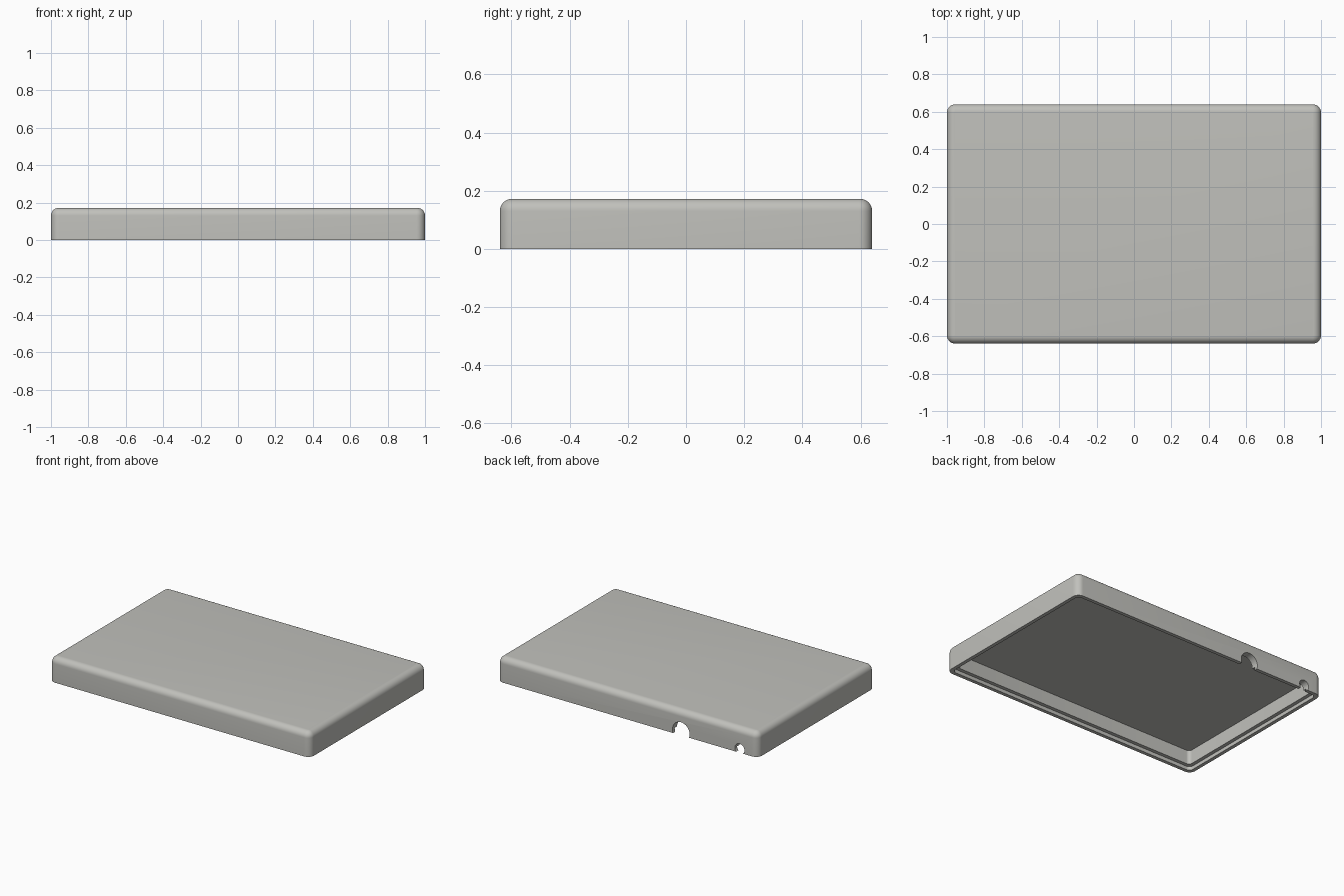
import bpy, bmesh, math

if "Cube" in bpy.data.objects:
    bpy.data.objects.remove(bpy.data.objects["Cube"])

HX, HY, H = 1.0, 0.64, 0.172     # half length, half width, height
R = 0.042                        # outer edge rounding
WALL, LIP, STEP = 0.05, 0.025, 0.025
CORNER_SEG, EDGE_SEG = 8, 8

mat = bpy.data.materials.new("light grey plastic")
mat.diffuse_color = (0.53, 0.53, 0.50, 1)
mat.use_nodes = True
mat.node_tree.nodes["Principled BSDF"].inputs["Base Color"].default_value = mat.diffuse_color


def rounded_rect(bm, inset, z, r):
    """Ring of vertices around a rounded rectangle."""
    ring = []
    for k, (sx, sy) in enumerate([(1, 1), (-1, 1), (-1, -1), (1, -1)]):
        cx, cy = sx * (HX - inset - r), sy * (HY - inset - r)
        for i in range(CORNER_SEG + 1):
            a = math.pi / 2 * (k + i / CORNER_SEG)
            ring.append(bm.verts.new((cx + r * math.cos(a), cy + r * math.sin(a), z)))
    return ring


# Wall section: ceiling edge, inner wall, rabbet, rim, outer wall, rounded top
profile = [
    (WALL, H - WALL, 0.025), (WALL, STEP, 0.025),
    (LIP, STEP, 0.03), (LIP, 0, 0.03),
    (0, 0, R + 0.003),
]
for i in range(EDGE_SEG + 1):
    a = math.pi / 2 * i / EDGE_SEG
    inset = R * (1 - math.cos(a))
    profile.append((inset, H - R + R * math.sin(a), R + 0.003 - inset))

bm = bmesh.new()
rings = [rounded_rect(bm, *p) for p in profile]
n = len(rings[0])
for lo, hi in zip(rings, rings[1:]):
    for i in range(n):
        j = (i + 1) % n
        bm.faces.new((lo[i], lo[j], hi[j], hi[i]))
bm.faces.new(rings[0])           # ceiling of the cavity
bm.faces.new(rings[-1])          # top surface
bmesh.ops.recalc_face_normals(bm, faces=bm.faces)
mesh = bpy.data.meshes.new("case_lid")
bm.to_mesh(mesh)
bm.free()
mesh.materials.append(mat)
lid = bpy.data.objects.new("case_lid", mesh)
bpy.context.collection.objects.link(lid)

# Round cable openings through the back wall
for name, x, r in [("large_port_cutter", -0.41, 0.066), ("small_port_cutter", -0.86, 0.037)]:
    bpy.ops.mesh.primitive_cylinder_add(vertices=40, radius=r, depth=0.2,
                                        location=(x, HY, 0.025),
                                        rotation=(math.pi / 2, 0, 0))
    cutter = bpy.context.object
    cutter.name = name
    cutter.hide_render = True
    cutter.data.materials.append(mat)
    mod = lid.modifiers.new(name, 'BOOLEAN')
    mod.operation = 'DIFFERENCE'
    mod.solver = 'EXACT'
    mod.object = cutter
    bpy.context.view_layer.objects.active = lid
    bpy.ops.object.modifier_apply(modifier=mod.name)
    bpy.data.objects.remove(cutter)

bpy.ops.object.select_all(action='DESELECT')
lid.select_set(True)
bpy.context.view_layer.objects.active = lid
bpy.ops.object.shade_smooth_by_angle(angle=math.radians(30))
